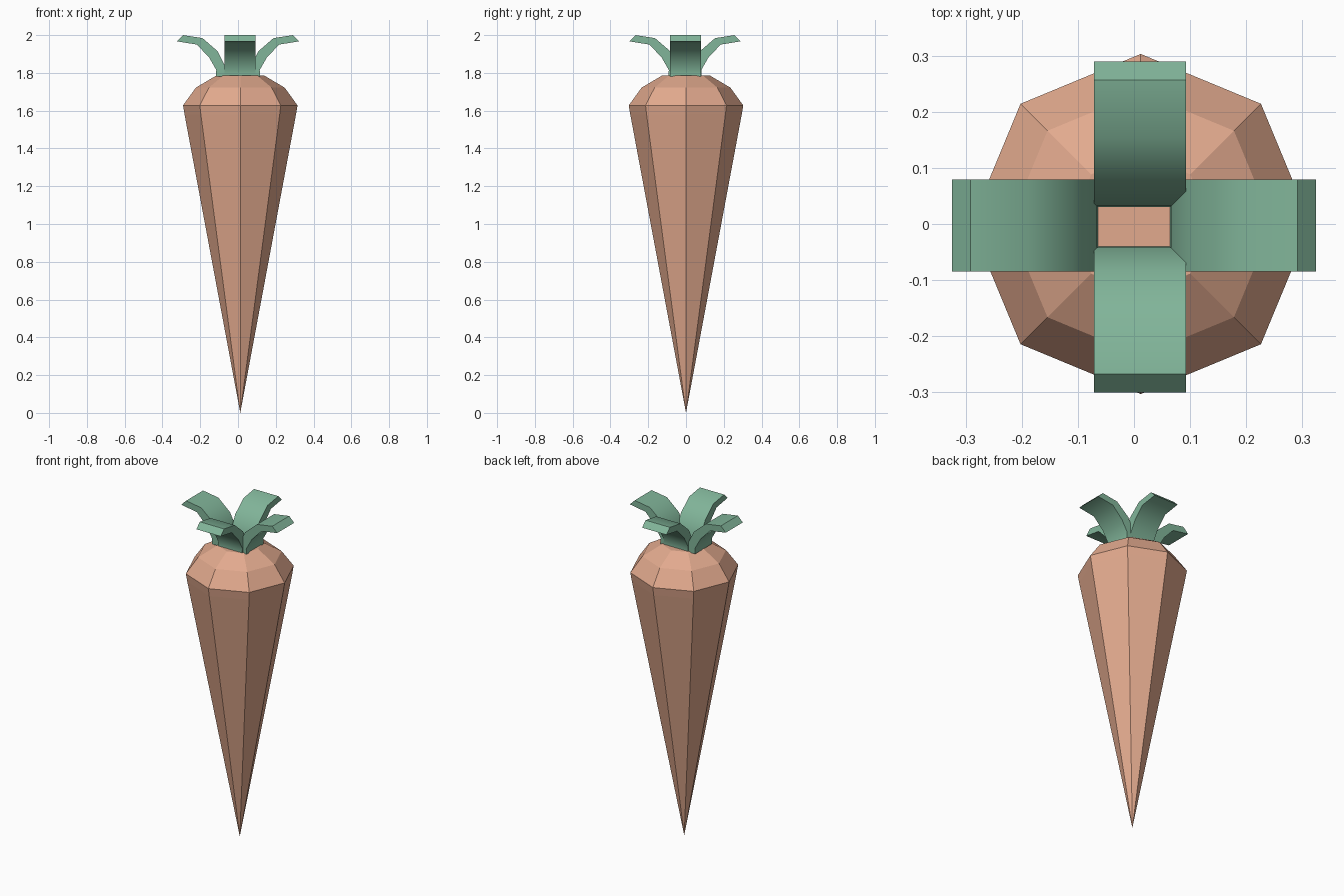
import bpy, bmesh, math
from mathutils import Matrix

if "Cube" in bpy.data.objects:
    bpy.data.objects.remove(bpy.data.objects["Cube"])


def material(name, color):
    m = bpy.data.materials.new(name)
    m.diffuse_color = color
    m.use_nodes = True
    m.node_tree.nodes["Principled BSDF"].inputs["Base Color"].default_value = m.diffuse_color
    return m


def finish(name, bm, mat):
    bmesh.ops.recalc_face_normals(bm, faces=bm.faces)
    me = bpy.data.meshes.new(name)
    bm.to_mesh(me)
    bm.free()
    me.materials.append(mat)
    ob = bpy.data.objects.new(name, me)
    bpy.context.collection.objects.link(ob)
    return ob


orange = material("orange", (0.76, 0.40, 0.27, 1))
green = material("green", (0.22, 0.46, 0.32, 1))

# Root: eight-sided tapered body with a stepped shoulder and flat crown
SIDES = 8
bm = bmesh.new()
tip = bm.verts.new((0.012, 0, 0.0))
rings = []
for r, z in [(0.295, 1.58), (0.303, 1.628), (0.235, 1.722), (0.125, 1.787)]:
    rings.append([bm.verts.new((0.012 + r * math.cos(i * math.tau / SIDES),
                                r * math.sin(i * math.tau / SIDES), z))
                  for i in range(SIDES)])
for i in range(SIDES):
    j = (i + 1) % SIDES
    bm.faces.new((tip, rings[0][j], rings[0][i]))
    for a, b in zip(rings, rings[1:]):
        bm.faces.new((a[i], a[j], b[j], b[i]))
bm.faces.new(rings[-1])
finish("carrot_root", bm, orange)

# Leaves: curved strips, side profile as (outward, height) pairs
UNDER = [(0.117, 1.782), (0.115, 1.815), (0.153, 1.882), (0.218, 1.95), (0.324, 1.967)]
UPPER = [(0.064, 1.782), (0.066, 1.83), (0.108, 1.915), (0.188, 1.984), (0.291, 2.0)]
HALF_WIDTH = 0.082


def leaf(name, turn, inset, centre):
    bm = bmesh.new()
    rows = []
    for (uo, uz), (to, tz) in zip(UNDER, UPPER):
        rows.append([bm.verts.new(p) for p in (
            (uo - inset, -HALF_WIDTH, uz), (uo - inset, HALF_WIDTH, uz),
            (to - inset, HALF_WIDTH, tz), (to - inset, -HALF_WIDTH, tz))])
    for a, b in zip(rows, rows[1:]):
        for i in range(4):
            j = (i + 1) % 4
            bm.faces.new((a[i], a[j], b[j], b[i]))
    bm.faces.new(rows[0])
    bm.faces.new(rows[-1])
    bm.transform(Matrix.Translation(centre) @ Matrix.Rotation(math.radians(turn), 4, 'Z'))
    ob = finish(name, bm, green)
    bpy.ops.object.select_all(action='DESELECT')
    ob.select_set(True)
    bpy.context.view_layer.objects.active = ob
    bpy.ops.object.shade_smooth_by_angle(angle=math.radians(40))


for name, turn in [("leaf_right", 0), ("leaf_left", 180)]:
    leaf(name, turn, 0.0, (0, -0.003, 0))
for name, turn in [("leaf_back", 90), ("leaf_front", 270)]:
    leaf(name, turn, 0.029, (0.011, -0.005, 0))
